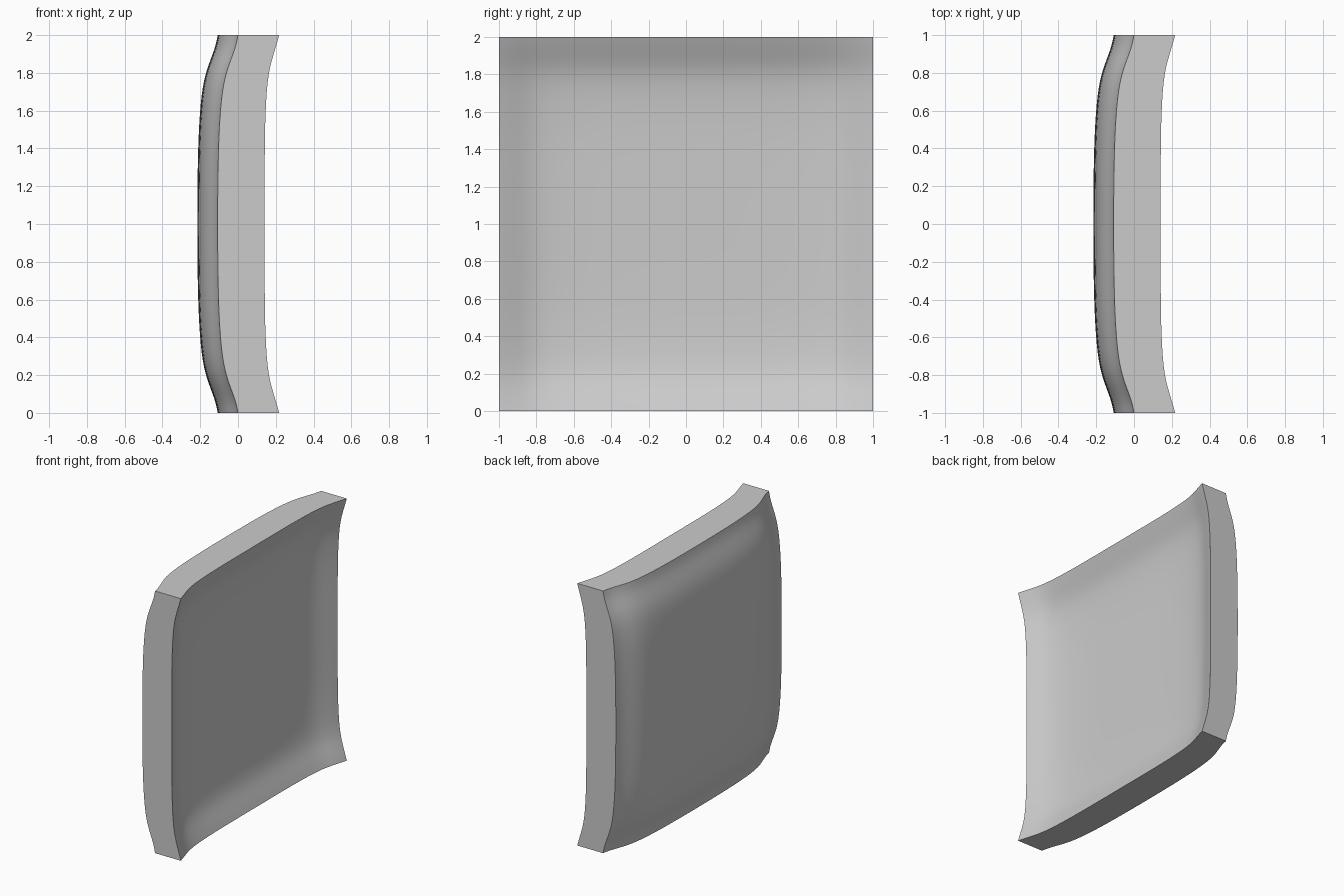
import bpy, bmesh, math

if "Cube" in bpy.data.objects:
    bpy.data.objects.remove(bpy.data.objects["Cube"], do_unlink=True)

# Plain grey material
grey = bpy.data.materials.new("plain_grey")
grey.use_nodes = True
colour = (0.6, 0.6, 0.6, 1)
grey.diffuse_color = colour
grey.node_tree.nodes["Principled BSDF"].inputs["Base Color"].default_value = colour

# Half profile: distance from centre, outer bulge, inner hollow
profile = [(1, 0, 0), (0.94, 0.011, 0.017), (0.86, 0.042, 0.042),
           (0.79, 0.066, 0.057), (0.69, 0.086, 0.068), (0.5, 0.101, 0.076),
           (0.25, 0.107, 0.077), (0, 0.108, 0.077)]
stations = [(-t, o, i) for t, o, i in profile] + [p for p in reversed(profile[:-1])]
n = len(stations)
inner_full = profile[-1][2]


def outer_x(a, b):
    return -(a[1] + b[1])


def inner_x(a, b):
    extra = 0.04 * a[2] * b[2] / inner_full ** 2
    return 0.218 - a[2] - b[2] - extra


bm = bmesh.new()


def sheet(depth):
    return [[bm.verts.new((depth(a, b), a[0], b[0] + 1)) for b in stations]
            for a in stations]


def ring(grid):
    last = n - 1
    return ([grid[k][0] for k in range(last)] + [grid[last][k] for k in range(last)]
            + [grid[k][last] for k in range(last, 0, -1)]
            + [grid[0][k] for k in range(last, 0, -1)])


# Dished front and domed back sheets
outer, inner = sheet(outer_x), sheet(inner_x)
for grid in (outer, inner):
    for j in range(n - 1):
        for k in range(n - 1):
            bm.faces.new((grid[j][k], grid[j + 1][k], grid[j + 1][k + 1], grid[j][k + 1]))

# Flat rim joining the sheets
ro, ri = ring(outer), ring(inner)
for k in range(len(ro)):
    m = (k + 1) % len(ro)
    bm.faces.new((ro[k], ro[m], ri[m], ri[k]))
bmesh.ops.recalc_face_normals(bm, faces=bm.faces)

# Keep the rim and its four corners crisp
crease = bm.edges.layers.float.new("crease_edge")
rim = set(ro) | set(ri)
for e in bm.edges:
    along_rim = all(v in rim for v in e.verts)
    corner = all(abs(v.co.y) > 0.99 and abs(v.co.z - 1) > 0.99 for v in e.verts)
    same_sheet = set(e.verts) <= set(ro) or set(e.verts) <= set(ri)
    if corner or (along_rim and same_sheet):
        e[crease] = 1

mesh = bpy.data.meshes.new("curved_panel")
bm.to_mesh(mesh)
bm.free()
mesh.materials.append(grey)
panel = bpy.data.objects.new("curved_panel", mesh)
bpy.context.collection.objects.link(panel)

# Smooth surface, sharp rim
subsurf = panel.modifiers.new("smooth_surface", "SUBSURF")
subsurf.levels = subsurf.render_levels = 2
bpy.context.view_layer.objects.active = panel
panel.select_set(True)
bpy.ops.object.modifier_apply(modifier=subsurf.name)
bpy.ops.object.shade_smooth_by_angle(angle=math.radians(35))
